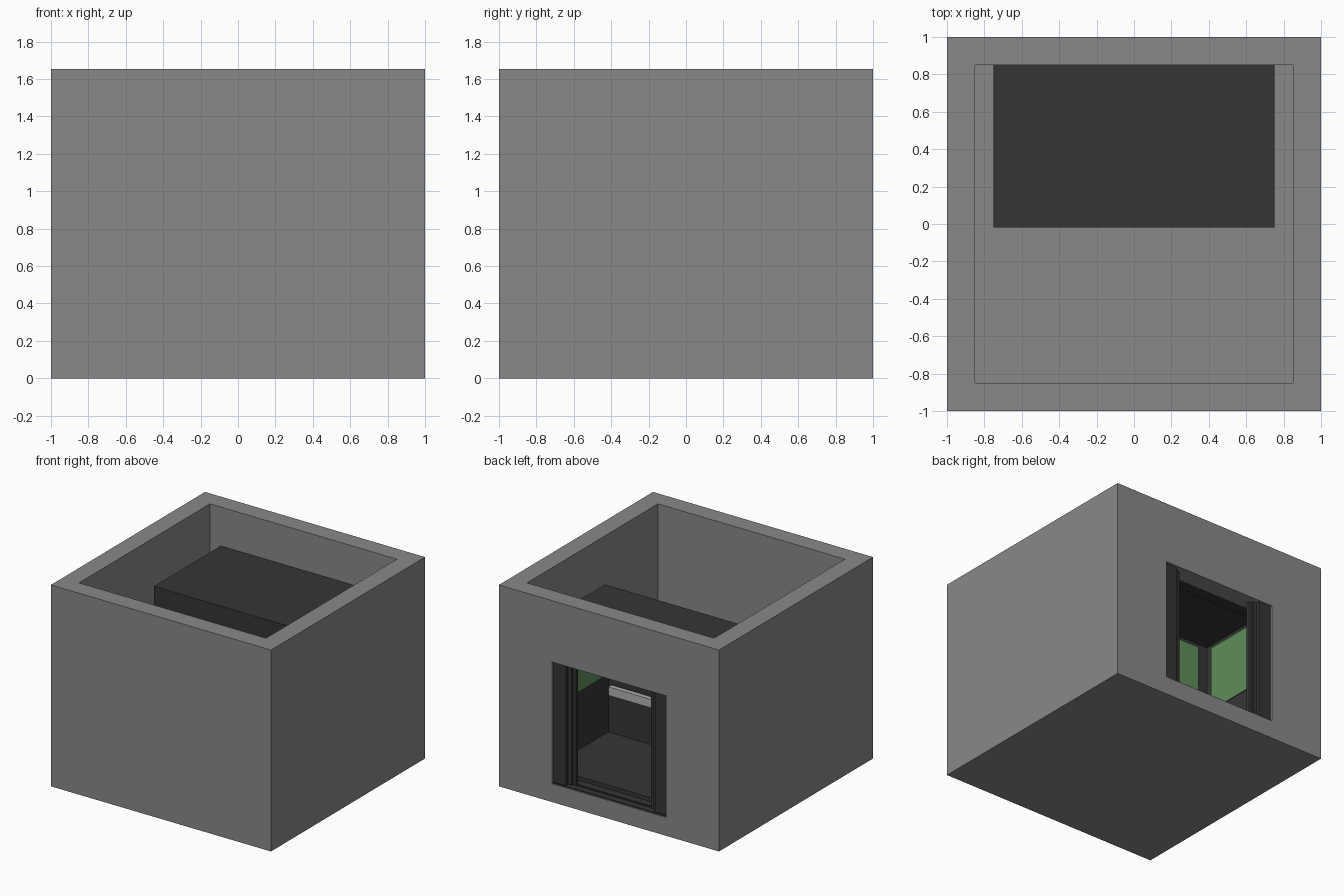
import bpy
from mathutils import Vector

cube = bpy.data.objects.get("Cube")
if cube:
    bpy.data.objects.remove(cube, do_unlink=True)


def material(name, r, g, b):
    m = bpy.data.materials.new(name)
    m.use_nodes = True
    m.diffuse_color = (r, g, b, 1)
    m.node_tree.nodes["Principled BSDF"].inputs["Base Color"].default_value = (r, g, b, 1)
    return m


CONCRETE = material("concrete grey", 0.25, 0.25, 0.25)
DARK = material("dark metal", 0.036, 0.036, 0.036)
GREEN = material("panel green", 0.115, 0.27, 0.105)
STEEL = material("rail steel", 0.45, 0.45, 0.45)


def box(name, lo, hi, mat):
    """Axis-aligned box between two corners."""
    lo, hi = Vector(lo), Vector(hi)
    bpy.ops.mesh.primitive_cube_add(size=1, location=(lo + hi) / 2)
    ob = bpy.context.object
    ob.name = name
    ob.scale = hi - lo
    bpy.ops.object.transform_apply(location=False, rotation=False, scale=True)
    ob.data.materials.append(mat)
    return ob


def cut(ob, lo, hi):
    """Subtract a box from an object."""
    cutter = box("cutter", lo, hi, ob.data.materials[0])
    cutter.hide_render = True
    mod = ob.modifiers.new("cut", "BOOLEAN")
    mod.operation = "DIFFERENCE"
    mod.solver = "EXACT"
    mod.object = cutter
    bpy.context.view_layer.objects.active = ob
    bpy.ops.object.modifier_apply(modifier=mod.name)
    bpy.data.objects.remove(cutter, do_unlink=True)


TOP, FLOOR, DOOR_TOP, DOOR_X = 1.655, 0.15, 1.15, 0.52
CAR_FLOOR, CAR_CEIL, CAR_X, CAR_Y = 0.19, 1.24, 0.65, 0.08

# Open-topped shaft with a doorway at the back
shaft = box("shaft", (-1, -1, 0), (1, 1, TOP), CONCRETE)
cut(shaft, (-0.85, -0.85, FLOOR), (0.85, 0.85, 2))
cut(shaft, (-DOOR_X, 0.8, FLOOR), (DOOR_X, 1.1, DOOR_TOP))

# Lift cabin, hollow, opening towards the doorway
cabin = box("cabin", (-0.75, -0.02, FLOOR), (0.75, 0.849, 1.336), DARK)
cut(cabin, (-CAR_X, CAR_Y, CAR_FLOOR), (CAR_X, 0.75, CAR_CEIL))
cut(cabin, (-0.5, 0.7, CAR_FLOOR), (0.5, 0.9, DOOR_TOP))

# Door posts and stepped sliding leaves on both sides
for side, s in (("left", 1), ("right", -1)):
    steps = [("door_post", 0.405, DOOR_X, 0.852, 0.98),
             ("outer_leaf", 0.37, 0.41, 0.90, 0.955),
             ("inner_leaf", 0.34, 0.38, 0.915, 0.94)]
    for part, x0, x1, y0, y1 in steps:
        xs = sorted((s * x0, s * x1))
        box(f"{side}_{part}", (xs[0], y0, FLOOR), (xs[1], y1, DOOR_TOP), DARK)
    # Green upper panel on each side wall
    xs = sorted((s * CAR_X, s * (CAR_X - 0.008)))
    box(f"{side}_wall_panel", (xs[0], 0.14, 0.67), (xs[1], 0.70, 1.21), GREEN)

# Front wall panel, handrail and its brackets
box("front_wall_panel", (-0.56, CAR_Y, 0.67), (0.56, CAR_Y + 0.008, 1.21), GREEN)
box("handrail", (-0.6, 0.11, 0.53), (0.6, 0.15, 0.60), STEEL)
for x in (-0.4, 0.4):
    box("handrail_bracket", (x - 0.02, CAR_Y, 0.55), (x + 0.02, 0.11, 0.58), STEEL)

# Door sill and track
box("door_sill", (-DOOR_X, 0.85, FLOOR), (DOOR_X, 0.99, FLOOR + 0.008), DARK)
box("door_track", (-0.405, 0.92, FLOOR), (0.405, 0.935, FLOOR + 0.015), DARK)
